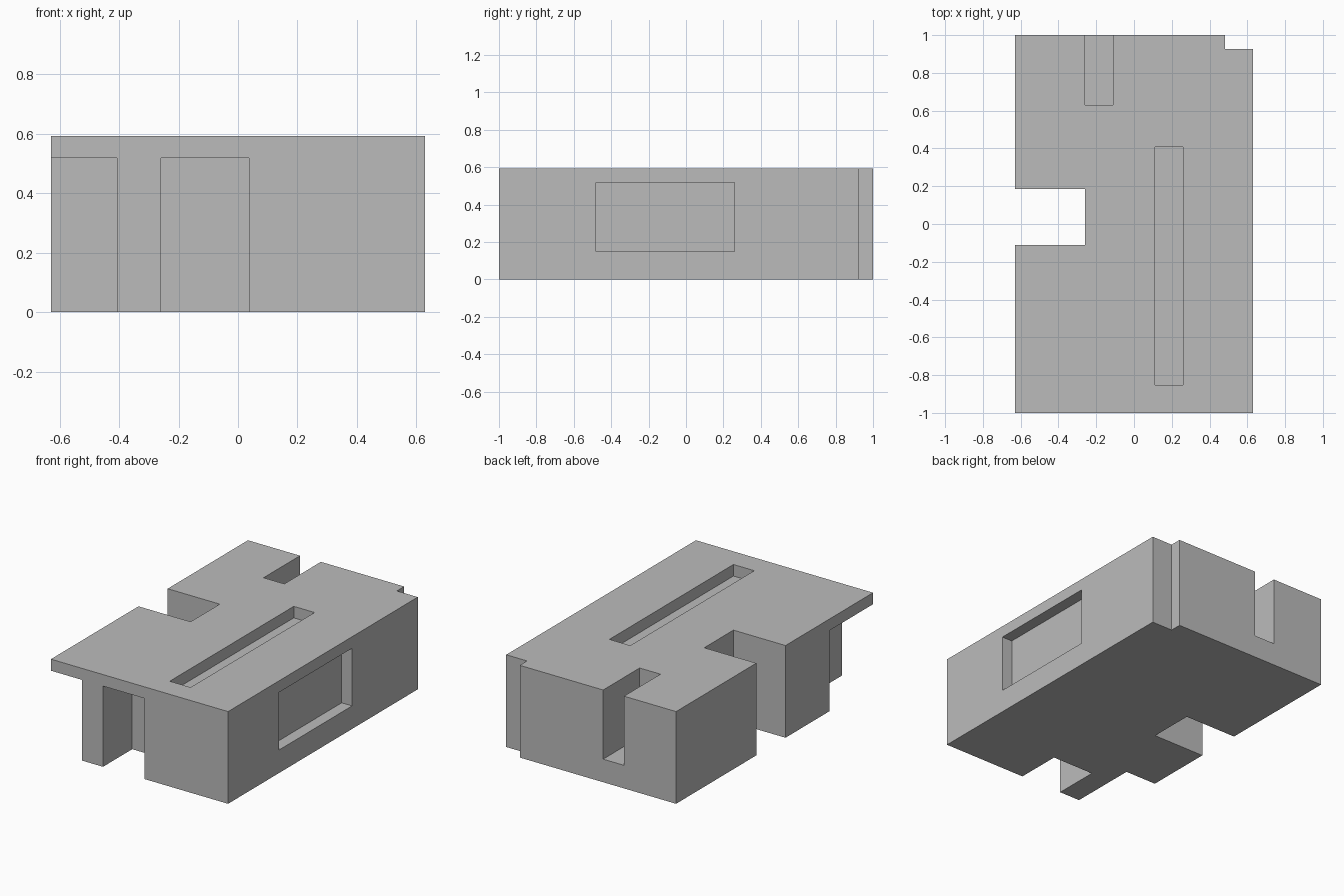
import bpy

U = 2 / 27            # grid unit
W, L, H = 17, 27, 8   # block size in units
PAD = 1               # how far cutters reach outside the block

if "Cube" in bpy.data.objects:
    bpy.data.objects.remove(bpy.data.objects["Cube"], do_unlink=True)

grey = bpy.data.materials.new("plain grey")
grey.use_nodes = True
grey.diffuse_color = (0.5, 0.5, 0.5, 1)
grey.node_tree.nodes["Principled BSDF"].inputs["Base Color"].default_value = (0.5, 0.5, 0.5, 1)


def box(name, x, y, z):
    """Box from (min, max) ranges in grid units."""
    bpy.ops.mesh.primitive_cube_add(size=1, location=[(a + b) / 2 * U for a, b in (x, y, z)])
    ob = bpy.context.object
    ob.name = name
    ob.scale = [(b - a) * U for a, b in (x, y, z)]
    bpy.ops.object.transform_apply(location=True, rotation=False, scale=True)
    ob.data.materials.append(grey)
    return ob


X, Y = W / 2, L / 2
block = box("block", (-X, X), (-Y, Y), (0, H))

# Cut-outs: each range reaches past the block where the cut is open
cuts = {
    "left_notch": ((-X - PAD, -3.5), (-1.5, 2.5), (-PAD, H + PAD)),
    "back_corner_notch": ((6.5, X + PAD), (12.5, Y + PAD), (-PAD, H + PAD)),
    "back_slot": ((-3.5, -1.5), (8.5, Y + PAD), (2, H + PAD)),
    "top_groove": ((1.5, 3.5), (-11.5, 5.5), (7, H + PAD)),
    "side_recess": ((7.5, X + PAD), (-6.5, 3.5), (2, 7)),
    "front_bay": ((-3.5, 0.5), (-Y - PAD, -9.5), (-PAD, 7)),
    "front_left_overhang": ((-X - PAD, -5.5), (-Y - PAD, -7.5), (-PAD, 7)),
}
for name, ranges in cuts.items():
    cutter = box(name + "_cutter", *ranges)
    cutter.hide_render = True
    mod = block.modifiers.new(name, "BOOLEAN")
    mod.operation = "DIFFERENCE"
    mod.solver = "EXACT"
    mod.object = cutter
    bpy.context.view_layer.objects.active = block
    bpy.ops.object.modifier_apply(modifier=mod.name)
    bpy.data.objects.remove(cutter, do_unlink=True)
